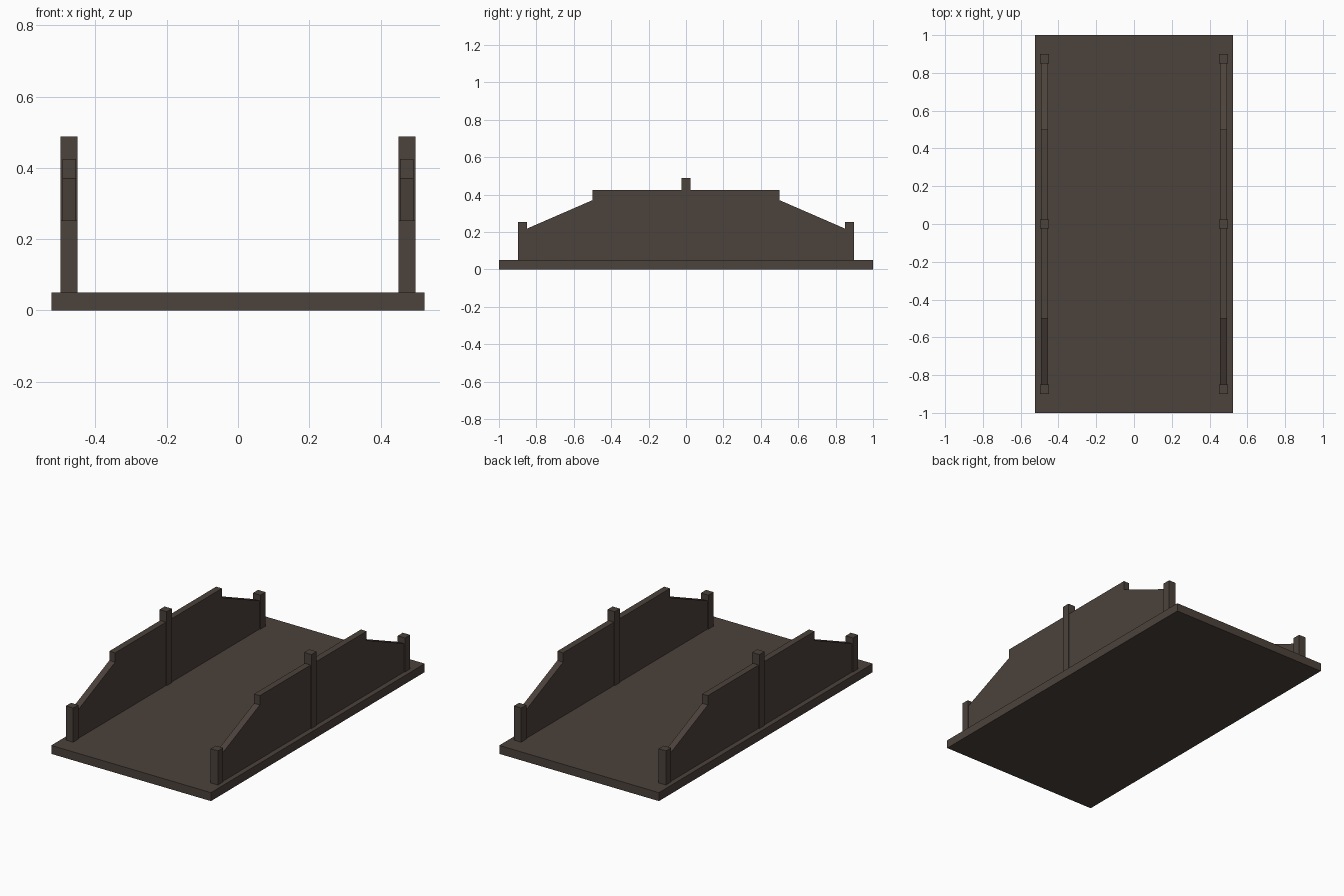
import bpy
import bmesh

cube = bpy.data.objects.get("Cube")
if cube:
    bpy.data.objects.remove(cube, do_unlink=True)

# Single dark weathered wood colour
wood = bpy.data.materials.new("dark_brown_wood")
wood.use_nodes = True
colour = (0.072, 0.054, 0.044, 1)
wood.diffuse_color = colour
bsdf = next(n for n in wood.node_tree.nodes if n.type == 'BSDF_PRINCIPLED')
bsdf.inputs["Base Color"].default_value = colour
bsdf.inputs["Roughness"].default_value = 0.9

DECK_TOP = 0.05
RAIL_X = 0.474


def finish(name, bm):
    bmesh.ops.recalc_face_normals(bm, faces=bm.faces)
    mesh = bpy.data.meshes.new(name)
    bm.to_mesh(mesh)
    bm.free()
    mesh.materials.append(wood)
    obj = bpy.data.objects.new(name, mesh)
    bpy.context.collection.objects.link(obj)
    return obj


def box(name, centre, size):
    bm = bmesh.new()
    bmesh.ops.create_cube(bm, size=1)
    bmesh.ops.scale(bm, vec=size, verts=bm.verts)
    bmesh.ops.translate(bm, vec=centre, verts=bm.verts)
    return finish(name, bm)


def panel(name, x, half_profile, thickness):
    """Extrude a front-to-back symmetric side profile across x."""
    outline = half_profile + [(-y, z) for y, z in reversed(half_profile)]
    bm = bmesh.new()
    face = bm.faces.new([bm.verts.new((x - thickness / 2, y, z)) for y, z in outline])
    extruded = bmesh.ops.extrude_face_region(bm, geom=[face])["geom"]
    moved = [v for v in extruded if isinstance(v, bmesh.types.BMVert)]
    bmesh.ops.translate(bm, vec=(thickness, 0, 0), verts=moved)
    return finish(name, bm)


# Flat deck
box("deck", (0, 0, DECK_TOP / 2), (1.046, 2, DECK_TOP))

# Side walls with sloping ends and a stepped top, plus their posts
wall_profile = [(-0.875, DECK_TOP), (-0.875, 0.207), (-0.5, 0.37), (-0.5, 0.425)]
posts = {"front": (-0.875, 0.252), "middle": (0, 0.488), "back": (0.875, 0.252)}
for side, sign in (("left", 1), ("right", -1)):
    x = sign * RAIL_X
    panel(f"{side}_side_wall", x, wall_profile, 0.038)
    for place, (y, top) in posts.items():
        box(f"{side}_{place}_post", (x, y, (DECK_TOP + top) / 2),
            (0.048, 0.048, top - DECK_TOP))
